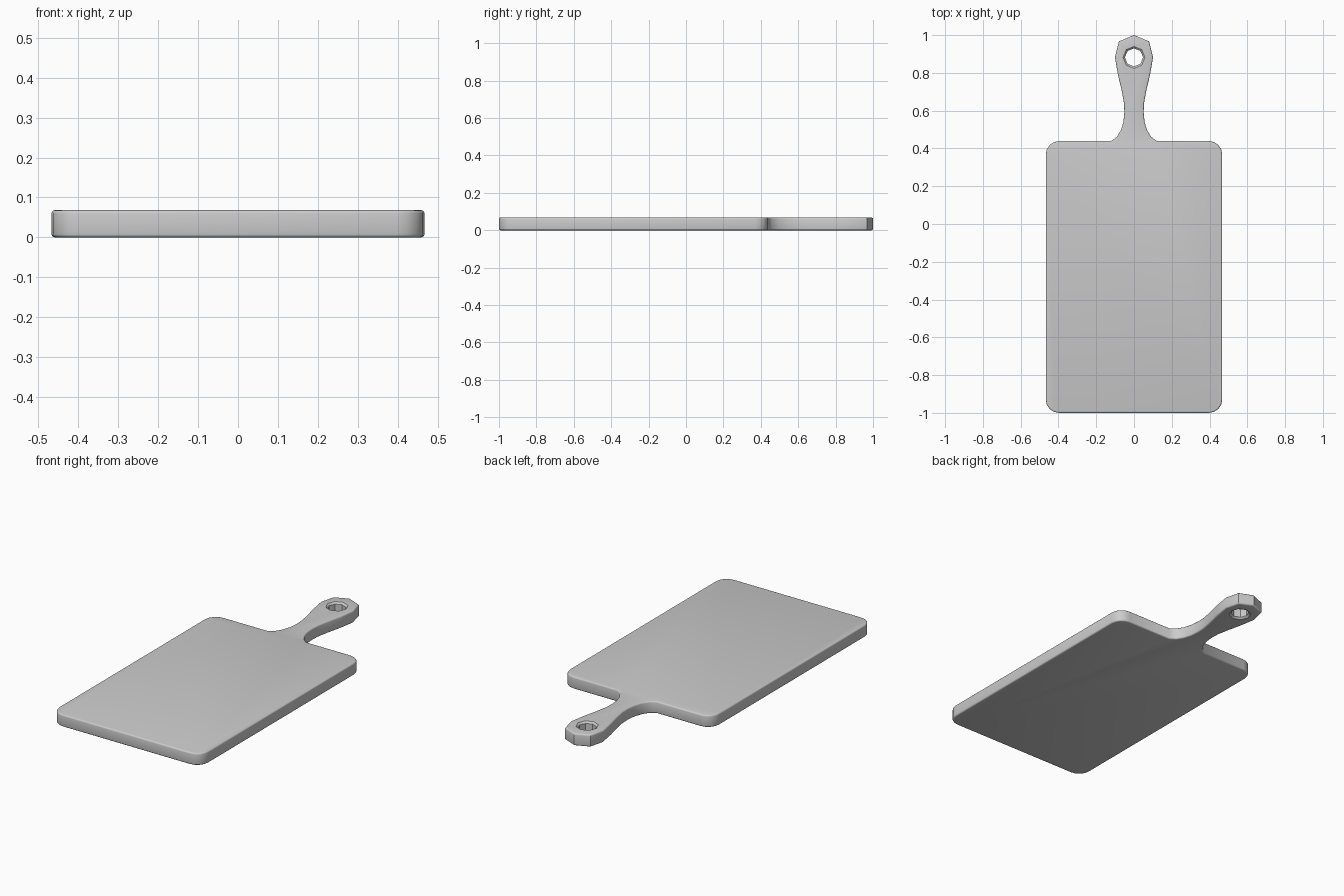
import bpy, bmesh, math

if "Cube" in bpy.data.objects:
    bpy.data.objects.remove(bpy.data.objects["Cube"])

THICK = 0.068
HOLE_Y = 0.882


def make_object(name, bm):
    bmesh.ops.recalc_face_normals(bm, faces=bm.faces)
    mesh = bpy.data.meshes.new(name)
    bm.to_mesh(mesh)
    bm.free()
    obj = bpy.data.objects.new(name, mesh)
    bpy.context.collection.objects.link(obj)
    return obj


def corner(cx, cy, r, a0, steps=4):
    return [(cx + r * math.cos(math.radians(a0 + 90 * i / steps)),
             cy + r * math.sin(math.radians(a0 + 90 * i / steps))) for i in range(steps + 1)]


# Right half of the outline: bottom corner, top corner, neck fillet, eight-sided head
half = corner(0.397, -0.93, 0.07, -90) + corner(0.397, 0.369, 0.07, 0)
half += [(0.122, 0.439), (0.092, 0.46), (0.07, 0.495), (0.056, 0.54), (0.051, 0.59),
         (0.053, 0.64), (0.066, 0.71), (0.085, 0.79), (0.101, 0.883), (0.08, 0.967)]
outline = half + [(0, 1.0)] + [(-x, y) for x, y in reversed(half)]

# Board: extruded outline with softly rounded rims
bm = bmesh.new()
base = bm.faces.new([bm.verts.new((x, y, 0)) for x, y in outline])
ext = bmesh.ops.extrude_face_region(bm, geom=[base], use_keep_orig=True)
for v in ext["geom"]:
    if isinstance(v, bmesh.types.BMVert):
        v.co.z = THICK
rims = [e for e in bm.edges if abs(e.verts[0].co.z - e.verts[1].co.z) < 1e-6]
bmesh.ops.recalc_face_normals(bm, faces=bm.faces)
bmesh.ops.bevel(bm, geom=rims, offset=0.008, segments=3, profile=0.5, affect='EDGES')
board = make_object("cutting_board", bm)

# Hanging hole cutter: eight-sided, flared at both ends
bm = bmesh.new()
profile = [(-0.02, 0.078), (0.01, 0.048), (THICK - 0.01, 0.048), (THICK + 0.02, 0.078)]
rings = [[bm.verts.new((r * math.cos(i * math.pi / 4), HOLE_Y + r * math.sin(i * math.pi / 4), z))
          for i in range(8)] for z, r in profile]
for a, b in zip(rings, rings[1:]):
    for i in range(8):
        j = (i + 1) % 8
        bm.faces.new((a[i], a[j], b[j], b[i]))
bm.faces.new(rings[0])
bm.faces.new(rings[-1])
cutter = make_object("hole_cutter", bm)
cutter.hide_render = True

# Cut the hole and shade
bpy.context.view_layer.objects.active = board
board.select_set(True)
cut = board.modifiers.new("hanging_hole", 'BOOLEAN')
cut.operation = 'DIFFERENCE'
cut.solver = 'EXACT'
cut.object = cutter
bpy.ops.object.modifier_apply(modifier=cut.name)
bpy.data.objects.remove(cutter, do_unlink=True)
bpy.ops.object.shade_smooth_by_angle(angle=math.radians(35))
